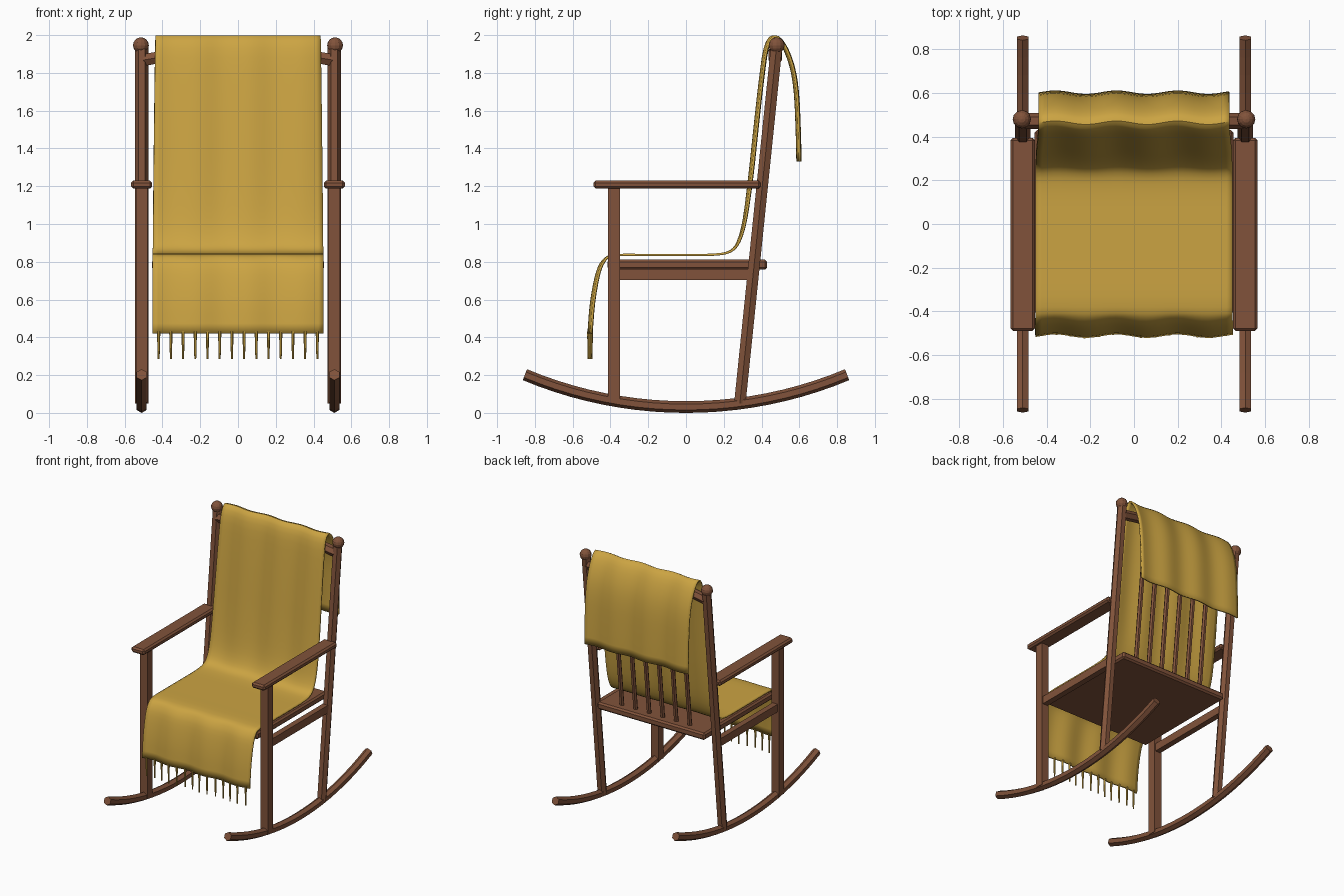
import bpy, bmesh, math
from mathutils import Vector, Matrix

if "Cube" in bpy.data.objects:
    bpy.data.objects.remove(bpy.data.objects["Cube"])

def material(name, rgb):
    m = bpy.data.materials.new(name)
    m.diffuse_color = (*rgb, 1)
    m.use_nodes = True
    m.node_tree.nodes["Principled BSDF"].inputs["Base Color"].default_value = m.diffuse_color
    return m

WOOD = material("warm brown wood", (0.22, 0.086, 0.043))
GOLD = material("mustard cloth", (0.60, 0.37, 0.055))

def finish(name, bm, mat, smooth=False):
    bmesh.ops.recalc_face_normals(bm, faces=bm.faces[:])
    me = bpy.data.meshes.new(name)
    bm.to_mesh(me)
    bm.free()
    me.materials.append(mat)
    for p in me.polygons:
        p.use_smooth = smooth
    ob = bpy.data.objects.new(name, me)
    bpy.context.collection.objects.link(ob)
    return ob

def box(name, lo, hi, bevel=0.0):
    bm = bmesh.new()
    bmesh.ops.create_cube(bm, size=1)
    lo, hi = Vector(lo), Vector(hi)
    for v in bm.verts:
        v.co = (lo + hi) / 2 + v.co * (hi - lo)
    if bevel:
        bmesh.ops.bevel(bm, geom=bm.edges[:], offset=bevel, segments=1, affect='EDGES')
    return finish(name, bm, WOOD)

def tube(name, path, radii, side, sides=6, mat=WOOD, phase=0.0):
    """Sweep a polygon along a path; 'side' is the direction of its first axis."""
    bm = bmesh.new()
    rings = []
    path = [Vector(p) for p in path]
    for i, p in enumerate(path):
        t = (path[min(i + 1, len(path) - 1)] - path[max(i - 1, 0)]).normalized()
        a = Vector(side)
        a = (a - t * a.dot(t)).normalized()
        b = t.cross(a)
        r = radii[i] if isinstance(radii, list) else radii
        angles = [phase + 2 * math.pi * k / sides for k in range(sides)]
        rings.append([bm.verts.new(p + r * (math.cos(g) * a + math.sin(g) * b)) for g in angles])
    for r0, r1 in zip(rings, rings[1:]):
        for k in range(sides):
            bm.faces.new((r0[k], r0[(k + 1) % sides], r1[(k + 1) % sides], r1[k]))
    bm.faces.new(rings[0])
    bm.faces.new(rings[-1])
    return finish(name, bm, mat)

def back_y(z):
    """Depth of the leaning back at height z."""
    return 0.285 + (z - 0.05) * 0.103

# Side frames
R = 2.21
for label, s in (("left", -1), ("right", 1)):
    x = 0.51 * s
    arc = [math.asin(0.853 / R) * (i / 10 - 1) for i in range(21)]
    tube(label + "_rocker", [(x, R * math.sin(a), 0.031 + R * (1 - math.cos(a))) for a in arc],
         0.031, (1, 0, 0), phase=math.pi / 6)
    box(label + "_front_post", (x - 0.031, -0.412, 0.055), (x + 0.031, -0.35, 1.2))
    tube(label + "_back_post", [(x, back_y(0.05), 0.05), (x, back_y(1.94), 1.94)], 0.035, (1, 0, 0))
    box(label + "_armrest", (x - 0.056, -0.49, 1.187), (x + 0.056, 0.395, 1.23), 0.012)
    box(label + "_side_rail", (x - 0.022, -0.36, 0.703), (x + 0.022, 0.345, 0.762))
    # Finial ball
    bm = bmesh.new()
    bmesh.ops.create_uvsphere(bm, u_segments=12, v_segments=8, radius=0.042,
                              matrix=Matrix.Translation((x + 0.004 * s, 0.48, 1.946)))
    finish(label + "_finial", bm, WOOD)

# Seat
box("seat", (-0.456, -0.415, 0.758), (0.456, 0.43, 0.812), 0.012)

# Crest rail, slightly arched
tube("crest_rail", [(x, 0.472, 1.868 + 0.05 * (1 - (x / 0.5) ** 2))
                    for x in (-0.5, -0.375, -0.25, -0.125, 0, 0.125, 0.25, 0.375, 0.5)],
     0.036, (0, 0, 1), phase=math.pi / 6)

# Back spindles
for i in range(6):
    x = (i - 2.5) * 0.115
    tube("spindle_%d" % (i + 1), [(x, back_y(0.8), 0.8), (x, back_y(1.9), 1.9)], 0.017, (1, 0, 0))

# Cloth draped over the back and the seat: (depth, height, half width, ripple)
profile = [(-0.508, 0.42, 0.452, 0.008), (-0.495, 0.58, 0.452, 0.008), (-0.468, 0.73, 0.452, 0.007),
           (-0.435, 0.805, 0.452, 0.005), (-0.38, 0.834, 0.452, 0), (-0.2, 0.836, 0.452, 0),
           (0.0, 0.836, 0.452, 0), (0.15, 0.838, 0.452, 0), (0.235, 0.855, 0.452, 0.002),
           (0.28, 0.91, 0.45, 0.004), (0.313, 1.03, 0.449, 0.006), (0.343, 1.25, 0.447, 0.008),
           (0.37, 1.5, 0.444, 0.008), (0.398, 1.75, 0.441, 0.008), (0.425, 1.93, 0.438, 0.008),
           (0.465, 1.993, 0.437, 0.008), (0.515, 1.95, 0.437, 0.008), (0.56, 1.84, 0.437, 0.008),
           (0.584, 1.7, 0.437, 0.008), (0.594, 1.5, 0.437, 0.008), (0.598, 1.33, 0.437, 0.008)]

def ripple(x):
    return math.cos(2 * math.pi * (x + 0.08) / 0.28)

def spline(pts, steps=3):
    """Catmull-Rom through the profile points."""
    P = [Vector(p) for p in pts]
    P = [P[0] * 2 - P[1]] + P + [P[-1] * 2 - P[-2]]
    out = []
    for a, b, c, d in zip(P, P[1:], P[2:], P[3:]):
        for k in range(steps):
            t = k / steps
            out.append(0.5 * (2 * b + (c - a) * t + (2 * a - 5 * b + 4 * c - d) * t * t
                              + (3 * b - a - 3 * c + d) * t ** 3))
    return out + [P[-2]]

COLS = 32
bm = bmesh.new()
rows = []
for y, z, w, amp in spline(profile):
    xs = [w * (2 * k / COLS - 1) for k in range(COLS + 1)]
    rows.append([bm.verts.new((x, y + amp * ripple(x), z)) for x in xs])
for r0, r1 in zip(rows, rows[1:]):
    for k in range(COLS):
        bm.faces.new((r0[k], r0[k + 1], r1[k + 1], r1[k]))
cloth = finish("draped_cloth", bm, GOLD, True)
mod = cloth.modifiers.new("thickness", 'SOLIDIFY')
mod.thickness = 0.012
mod.offset = 0
bpy.context.view_layer.objects.active = cloth
cloth.select_set(True)
bpy.ops.object.shade_smooth_by_angle(angle=math.radians(40))

# Fringe along the front hem
for i in range(14):
    x = -0.42 + 0.84 * i / 13
    y = -0.508 + 0.008 * ripple(x)
    tube("fringe_%d" % (i + 1), [(x, y, 0.43), (x, y, 0.285)], [0.009, 0.005], (1, 0, 0), 6, GOLD)
